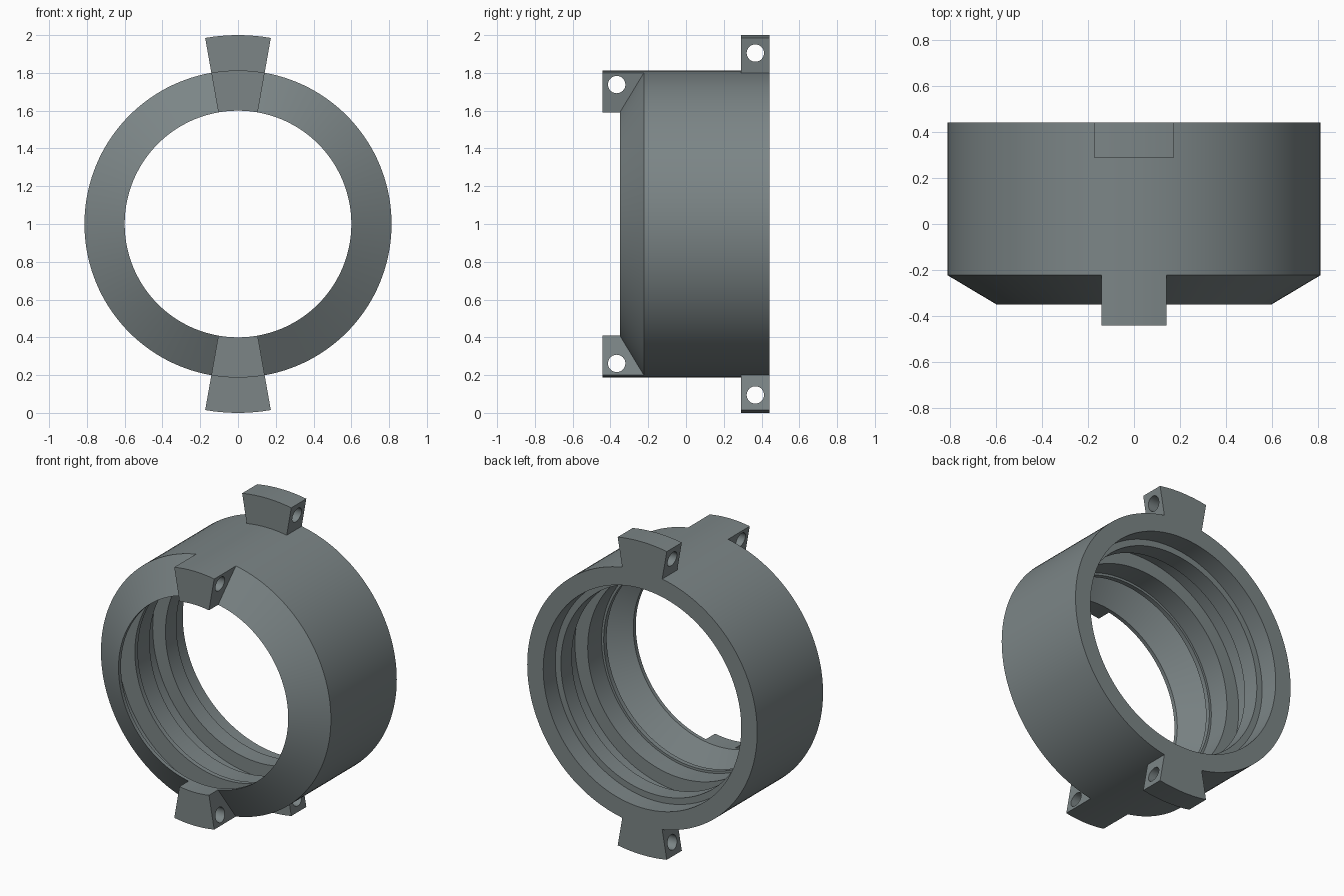
import bpy, bmesh, math

if "Cube" in bpy.data.objects:
    bpy.data.objects.remove(bpy.data.objects["Cube"])

metal = bpy.data.materials.new("grey_metal")
metal.diffuse_color = (0.20, 0.235, 0.24, 1)
metal.use_nodes = True
metal.node_tree.nodes["Principled BSDF"].inputs["Base Color"].default_value = metal.diffuse_color
CENTRE_Z = 1.0


def revolve(name, profile, start, sweep, steps):
    """Revolve a closed (y, radius) profile about the y axis; angle 0 is up."""
    bm = bmesh.new()
    full = abs(sweep - 2 * math.pi) < 1e-6
    rows = []
    for i in range(steps if full else steps + 1):
        a = start + sweep * i / steps
        rows.append([bm.verts.new((r * math.sin(a), y, CENTRE_Z + r * math.cos(a)))
                     for y, r in profile])
    n = len(profile)
    for i in range(steps):
        a, b = rows[i], rows[(i + 1) % len(rows)]
        for j in range(n):
            k = (j + 1) % n
            bm.faces.new((a[j], a[k], b[k], b[j]))
    if not full:
        bm.faces.new(rows[0])
        bm.faces.new(rows[-1])
    bmesh.ops.recalc_face_normals(bm, faces=bm.faces)
    mesh = bpy.data.meshes.new(name)
    bm.to_mesh(mesh)
    bm.free()
    mesh.materials.append(metal)
    ob = bpy.data.objects.new(name, mesh)
    bpy.context.collection.objects.link(ob)
    return ob


def smooth(ob):
    bpy.ops.object.select_all(action='DESELECT')
    ob.select_set(True)
    bpy.context.view_layer.objects.active = ob
    bpy.ops.object.shade_smooth_by_angle(angle=math.radians(20))


def drill(ob, y, z):
    """Cut a round hole along x through a lug."""
    bpy.ops.mesh.primitive_cylinder_add(vertices=32, radius=0.046, depth=1,
                                        location=(0, y, z),
                                        rotation=(0, math.pi / 2, 0))
    cutter = bpy.context.object
    cutter.name = ob.name + "_hole_cutter"
    cutter.data.materials.append(metal)
    cutter.hide_render = True
    cutter.hide_set(True)
    mod = ob.modifiers.new("hole", 'BOOLEAN')
    mod.operation = 'DIFFERENCE'
    mod.solver = 'EXACT'
    mod.object = cutter
    bpy.context.view_layer.objects.active = ob
    bpy.ops.object.modifier_apply(modifier=mod.name)
    bpy.data.objects.remove(cutter, do_unlink=True)


# Ring housing: tapered front, stepped bore with a groove and a front chamber
housing = [(-0.35, 0.60), (-0.223, 0.813), (0.442, 0.813), (0.442, 0.70),
           (0.32, 0.70), (0.32, 0.66), (0.21, 0.66), (0.21, 0.75),
           (0.05, 0.75), (0.05, 0.66), (-0.09, 0.66), (-0.09, 0.645),
           (-0.12, 0.645), (-0.12, 0.765), (-0.225, 0.765), (-0.325, 0.60)]
smooth(revolve("ring_housing", housing, 0, 2 * math.pi, 144))

# Drilled lugs at top and bottom, front and back
front_lug = [(-0.442, 0.60), (-0.35, 0.60), (-0.223, 0.813), (-0.442, 0.813)]
back_lug = [(0.29, 0.80), (0.442, 0.80), (0.442, 1.0), (0.29, 1.0)]
half = math.radians(10)
for side, base, sign in (("top", 0, 1), ("bottom", math.pi, -1)):
    for name, prof, y, r in (("front_lug", front_lug, -0.367, 0.738),
                             ("back_lug", back_lug, 0.367, 0.905)):
        lug = revolve(f"{side}_{name}", prof, base - half, 2 * half, 8)
        drill(lug, y, CENTRE_Z + sign * r)
        smooth(lug)
